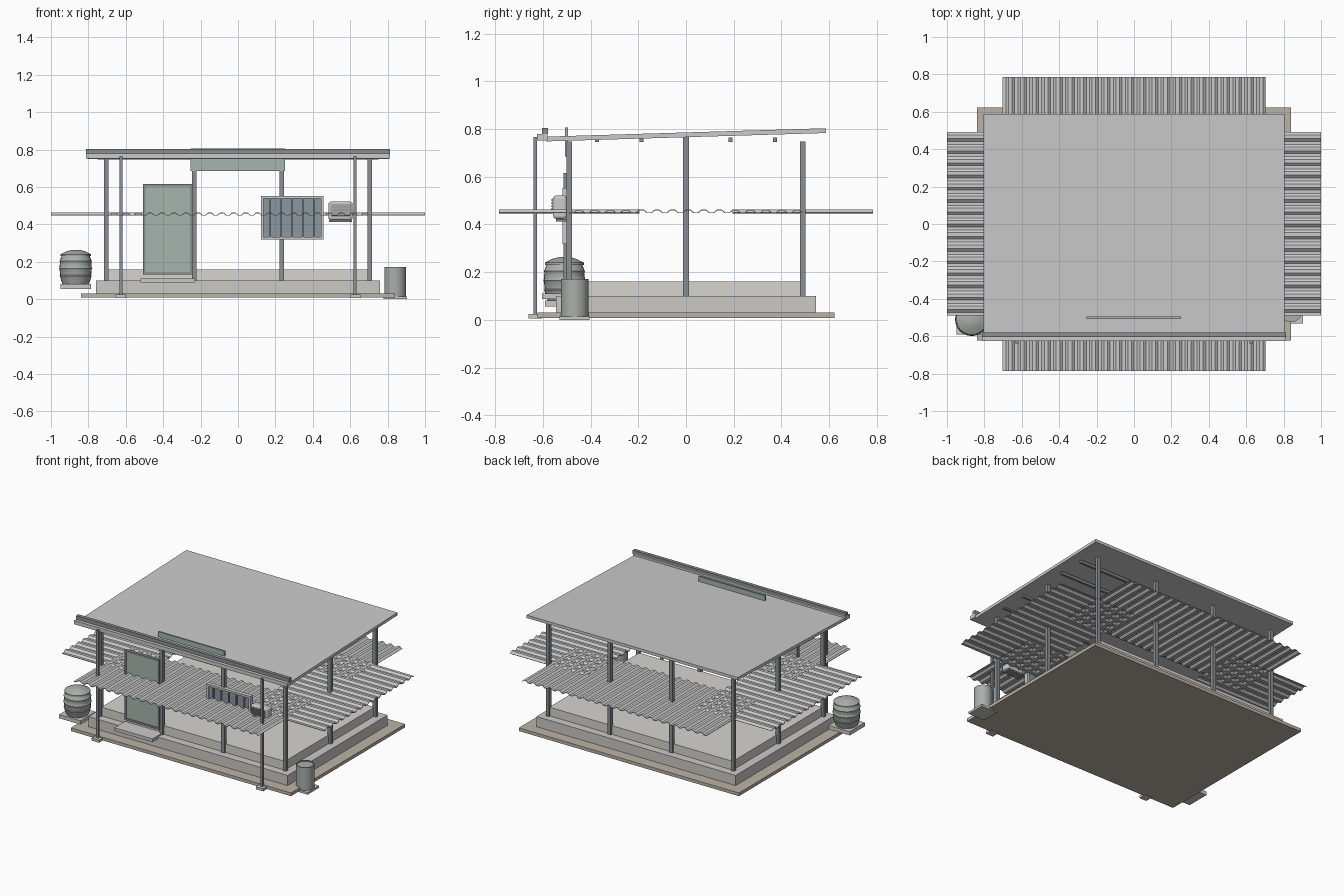
import bpy, bmesh, math
from mathutils import Matrix

if "Cube" in bpy.data.objects:
    bpy.data.objects.remove(bpy.data.objects["Cube"])


def mat(name, r, g, b):
    m = bpy.data.materials.new(name)
    m.diffuse_color = (r, g, b, 1)
    m.use_nodes = True
    m.node_tree.nodes["Principled BSDF"].inputs["Base Color"].default_value = m.diffuse_color
    return m


EARTH = mat("earth", 0.50, 0.45, 0.39)
STONE = mat("concrete", 0.60, 0.59, 0.56)
FLOOR = mat("floor", 0.68, 0.66, 0.63)
STEEL = mat("dark_steel", 0.26, 0.28, 0.29)
SHEET = mat("sheet_metal", 0.62, 0.63, 0.64)
GREEN = mat("green_panel", 0.38, 0.47, 0.42)
GLASS = mat("window_glass", 0.26, 0.31, 0.36)
TANK = mat("tank_grey", 0.40, 0.43, 0.41)


def finish(name, bm, m):
    bmesh.ops.recalc_face_normals(bm, faces=bm.faces)
    me = bpy.data.meshes.new(name)
    bm.to_mesh(me)
    bm.free()
    ob = bpy.data.objects.new(name, me)
    bpy.context.collection.objects.link(ob)
    me.materials.append(m)
    return ob


def box(name, x0, x1, y0, y1, z0, z1, m, bevel=0):
    bm = bmesh.new()
    bmesh.ops.create_cube(bm, size=1, matrix=Matrix.Translation(
        ((x0 + x1) / 2, (y0 + y1) / 2, (z0 + z1) / 2)) @ Matrix.Diagonal((x1 - x0, y1 - y0, z1 - z0, 1)))
    ob = finish(name, bm, m)
    if bevel:
        b = ob.modifiers.new("bevel", "BEVEL")
        b.width, b.segments = bevel, 3
    return ob


def post(name, x, y, w, z0, z1):
    return box(name, x - w / 2, x + w / 2, y - w / 2, y + w / 2, z0, z1, STEEL)


def frame(name, x0, x1, z0, z1, w, y0, y1, m):
    for tag, a in (("left", (x0, x0 + w, y0, y1, z0, z1)), ("right", (x1 - w, x1, y0, y1, z0, z1)),
                   ("bottom", (x0 + w, x1 - w, y0, y1, z0, z0 + w)), ("top", (x0 + w, x1 - w, y0, y1, z1 - w, z1))):
        box(f"{name}_{tag}", *a, m)


def lathe(name, x, y, profile, m, n=24):
    bm = bmesh.new()
    vs = [bm.verts.new((x + r, y, z)) for r, z in profile]
    es = [bm.edges.new(p) for p in zip(vs, vs[1:])]
    bmesh.ops.spin(bm, geom=vs + es, cent=(x, y, 0), axis=(0, 0, 1), angle=2 * math.pi, steps=n)
    bmesh.ops.remove_doubles(bm, verts=bm.verts, dist=1e-4)
    ob = finish(name, bm, m)
    bpy.context.view_layer.objects.active = ob
    ob.select_set(True)
    bpy.ops.object.shade_smooth_by_angle(angle=math.radians(35))
    ob.select_set(False)


def corrugated(name, length, periods, loc, turned):
    # trapezoid wave along the length, lying flat
    bm = bmesh.new()
    pitch, amp, half = length / periods, 0.006, 0.295
    pts = []
    for i in range(periods):
        s = -length / 2 + i * pitch
        pts += [(s, -amp), (s + pitch * .28, -amp), (s + pitch * .5, amp), (s + pitch * .78, amp)]
    pts.append((length / 2, -amp))
    rows = [[bm.verts.new((a, h, z)) for a, z in pts] for h in (-half, half)]
    for i in range(len(pts) - 1):
        bm.faces.new((rows[0][i], rows[0][i + 1], rows[1][i + 1], rows[1][i]))
    ob = finish(name, bm, SHEET)
    ob.location = loc
    ob.rotation_euler.z = math.pi / 2 if turned else 0
    s = ob.modifiers.new("thickness", "SOLIDIFY")
    s.thickness, s.offset = 0.004, 0


# Base, plinth, floor
box("ground_slab", -.84, .84, -.622, .622, .008, .03, EARTH)
box("plinth", -.76, .76, -.545, .545, .03, .10, STONE)
box("floor_block", -.70, .70, -.49, .49, .10, .16, FLOOR)
box("door_step", -.52, -.23, -.605, -.49, .088, .11, STONE)

# Frame posts
for y, tag in ((-.49, "front"), (.49, "back")):
    for i, x in enumerate((-.705, -.235, .235, .705)):
        post(f"{tag}_post_{i}", x, y, .024, .10, .749)
for s, tag in ((-1, "left"), (1, "right")):
    post(f"{tag}_side_post", s * .705, 0, .024, .10, .768)
    # Porch posts with feet
    post(f"{tag}_porch_post", s * .626, -.632, .016, .02, .766)
    box(f"{tag}_porch_foot", s * .626 - .028, s * .626 + .028, -.66, -.604, .006, .024, STONE)

# Flat corrugated sheets
for s, a, b in ((-1, "front", "left"), (1, "back", "right")):
    corrugated(a + "_sheet", 1.405, 22, (0, s * .49, .455), False)
    corrugated(b + "_sheet", .98, 15, (s * .705, 0, .455), True)

# Sloping roof, shear the box along y
roof = box("roof", -.805, .805, -.585, .587, 0, .02, SHEET)
for v in roof.data.vertices:
    v.co.z += .766 + v.co.y * .030
box("front_gutter", -.812, .812, -.625, -.58, .753, .779, SHEET)
box("front_ridge_strip", -.812, .812, -.603, -.579, .779, .804, STEEL)
for i, y in enumerate((-.373, -.187, .187, .373)):
    box(f"purlin_{i}", -.75, .75, y - .009, y + .009, .746, .764, STEEL)
box("header_board", -.255, .25, -.507, -.495, .685, .806, GREEN)

# Door
box("door_panel", -.495, -.25, -.508, -.498, .145, .605, GREEN)
frame("door_frame", -.507, -.243, .133, .615, .013, -.514, -.492, STEEL)

# Barred window
box("window_pane", .13, .447, -.508, -.498, .33, .54, GLASS)
frame("window_frame", .122, .457, .318, .552, .014, -.518, -.49, SHEET)
for i in range(5):
    x = .172 + i * .059
    box(f"window_bar_{i}", x - .004, x + .004, -.518, -.51, .332, .538, STEEL)

# Cooling unit
box("cooler_body", .483, .613, -.557, -.50, .424, .521, SHEET, .012)
box("cooler_grille", .495, .601, -.56, -.55, .445, .511, TANK, .004)
for i in range(5):
    z = .452 + i * .0125
    box(f"cooler_slat_{i}", .502, .594, -.567, -.558, z - .002, z + .002, STEEL)
box("cooler_shelf", .487, .609, -.545, -.49, .412, .423, STEEL)

# Bulging water barrel on a slab
box("barrel_slab", -.95, -.787, -.592, -.428, .055, .081, STONE)
lathe("barrel", -.868, -.51, [(0, .081), (.070, .081), (.078, .10), (.083, .12), (.086, .125), (.083, .13),
      (.086, .16), (.089, .165), (.086, .17), (.084, .20), (.087, .205), (.083, .21), (.075, .232), (0, .232)], TANK)
lathe("barrel_lid", -.868, -.51, [(0, .23), (.082, .23), (.082, .24), (.05, .256), (.02, .264), (0, .264)], TANK)

# Straight drum on a slab
box("drum_slab", .777, .903, -.531, -.405, 0, .015, STONE)
lathe("drum", .84, -.467, [(0, .015), (.058, .015), (.058, .172), (.052, .172), (.052, .165), (0, .165)], TANK)
